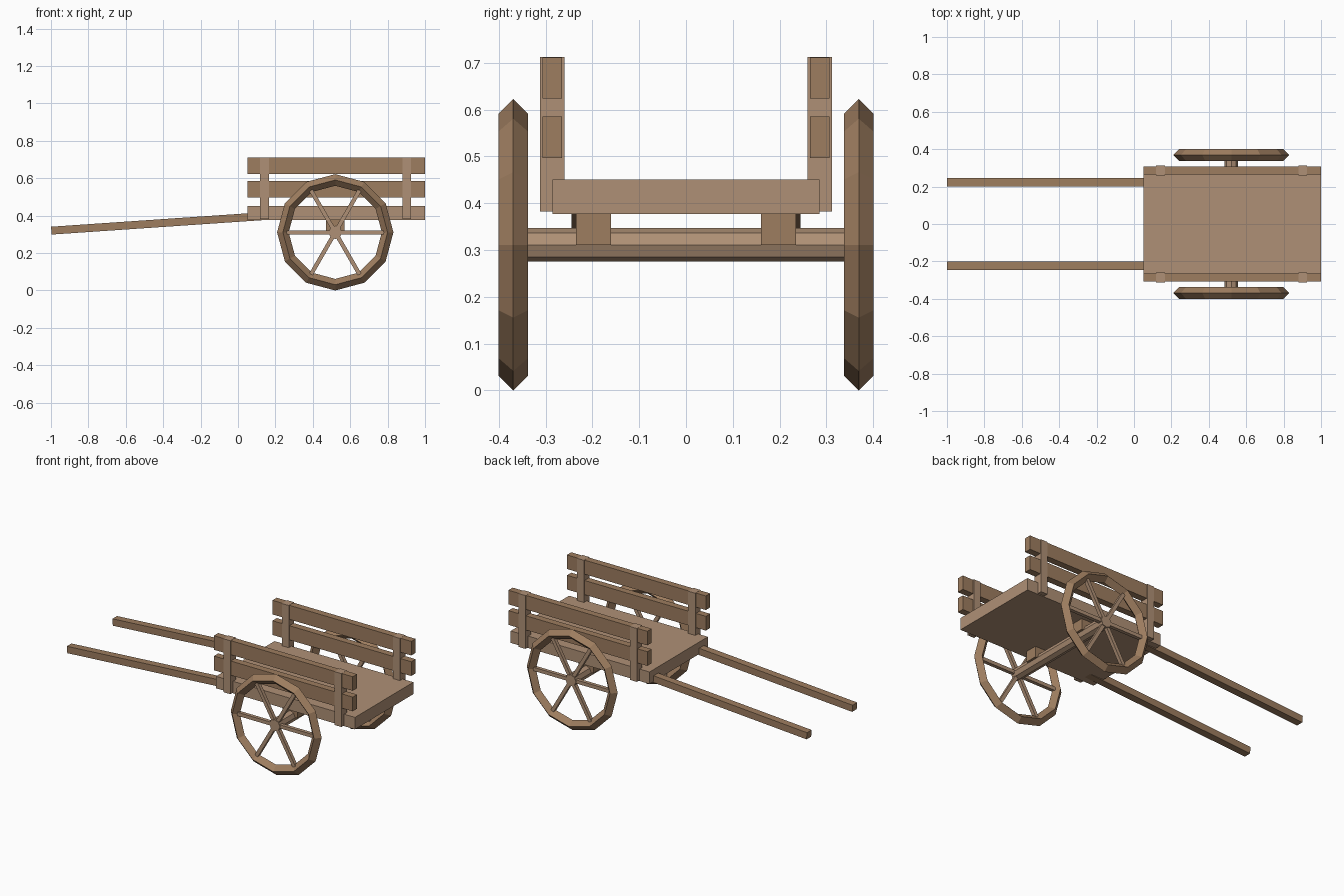
import bpy, bmesh
from math import sin, cos, pi, atan2, hypot
from mathutils import Matrix

if "Cube" in bpy.data.objects:
    bpy.data.objects.remove(bpy.data.objects["Cube"])


def material(name, color):
    m = bpy.data.materials.new(name)
    m.diffuse_color = (*color, 1)
    m.use_nodes = True
    m.node_tree.nodes["Principled BSDF"].inputs["Base Color"].default_value = m.diffuse_color
    return m


LIGHT = material("light_wood", (0.43, 0.28, 0.18))
DARK = material("dark_wood", (0.34, 0.205, 0.115))


def finish(name, bm, mat):
    bmesh.ops.recalc_face_normals(bm, faces=bm.faces)
    mesh = bpy.data.meshes.new(name)
    bm.to_mesh(mesh)
    bm.free()
    mesh.materials.append(mat)
    ob = bpy.data.objects.new(name, mesh)
    bpy.context.collection.objects.link(ob)
    return ob


def box(name, x, y, z, mat):
    bm = bmesh.new()
    size = [b - a for a, b in (x, y, z)]
    mid = [(a + b) / 2 for a, b in (x, y, z)]
    bmesh.ops.create_cube(bm, size=1, matrix=Matrix.Translation(mid) @ Matrix.Diagonal((*size, 1)))
    return finish(name, bm, mat)


WX, WY, WZ = 0.52, 0.369, 0.311   # wheel centre


def rim(name, side, sides=12, major=0.28, minor=0.031):
    # diamond cross-section swept round a 12-sided ring
    bm = bmesh.new()
    rings = []
    for i in range(sides):
        a = 2 * pi * i / sides
        ring = []
        for j in range(4):
            r, y = major + minor * cos(j * pi / 2), minor * sin(j * pi / 2)
            ring.append(bm.verts.new((WX + r * cos(a), side * WY + y, WZ + r * sin(a))))
        rings.append(ring)
    for i in range(sides):
        p, q = rings[i], rings[(i + 1) % sides]
        for j in range(4):
            k = (j + 1) % 4
            bm.faces.new((p[j], p[k], q[k], q[j]))
    return finish(name, bm, DARK)


def spokes(name, side):
    # three bars through the hub make six spokes
    bm = bmesh.new()
    for i in range(3):
        m = (Matrix.Translation((WX, side * WY, WZ)) @ Matrix.Rotation(i * pi / 3, 4, 'Y')
             @ Matrix.Diagonal((0.53, 0.022, 0.022, 1)))
        bmesh.ops.create_cube(bm, size=1, matrix=m)
    return finish(name, bm, LIGHT)


# Bed
box("bed", (0.05, 1.0), (-0.285, 0.285), (0.377, 0.451), LIGHT)

# Axle: octagonal bar, corner up
bm = bmesh.new()
bmesh.ops.create_cone(bm, cap_ends=True, segments=8, radius1=0.036, radius2=0.036, depth=0.77,
                      matrix=Matrix.Translation((WX, 0, WZ)) @ Matrix.Rotation(pi / 2, 4, 'X'))
finish("axle", bm, LIGHT)

for s, tag in ((-1, "right"), (1, "left")):
    def span(a, b):
        return tuple(sorted((s * a, s * b)))

    # Side rails and posts
    for n, z in (("lower", (0.497, 0.585)), ("upper", (0.624, 0.711))):
        box(f"{n}_rail_{tag}", (0.05, 1.0), span(0.265, 0.307), z, DARK)
    for n, x in (("front", (0.118, 0.166)), ("rear", (0.88, 0.926))):
        box(f"{n}_post_{tag}", x, span(0.259, 0.312), (0.382, 0.712), LIGHT)

    # Axle bracket
    box(f"axle_bracket_{tag}", (0.47, 0.57), span(0.16, 0.235), (0.311, 0.38), DARK)

    # Sloping handle
    x0, z0, x1, z1 = -0.998, 0.32, 0.16, 0.399
    bm = bmesh.new()
    m = (Matrix.Translation(((x0 + x1) / 2, s * 0.2225, (z0 + z1) / 2))
         @ Matrix.Rotation(-atan2(z1 - z0, x1 - x0), 4, 'Y')
         @ Matrix.Diagonal((hypot(x1 - x0, z1 - z0), 0.045, 0.042, 1)))
    bmesh.ops.create_cube(bm, size=1, matrix=m)
    finish(f"handle_{tag}", bm, DARK)

    # Wheel
    rim(f"wheel_rim_{tag}", s)
    spokes(f"wheel_spokes_{tag}", s)
